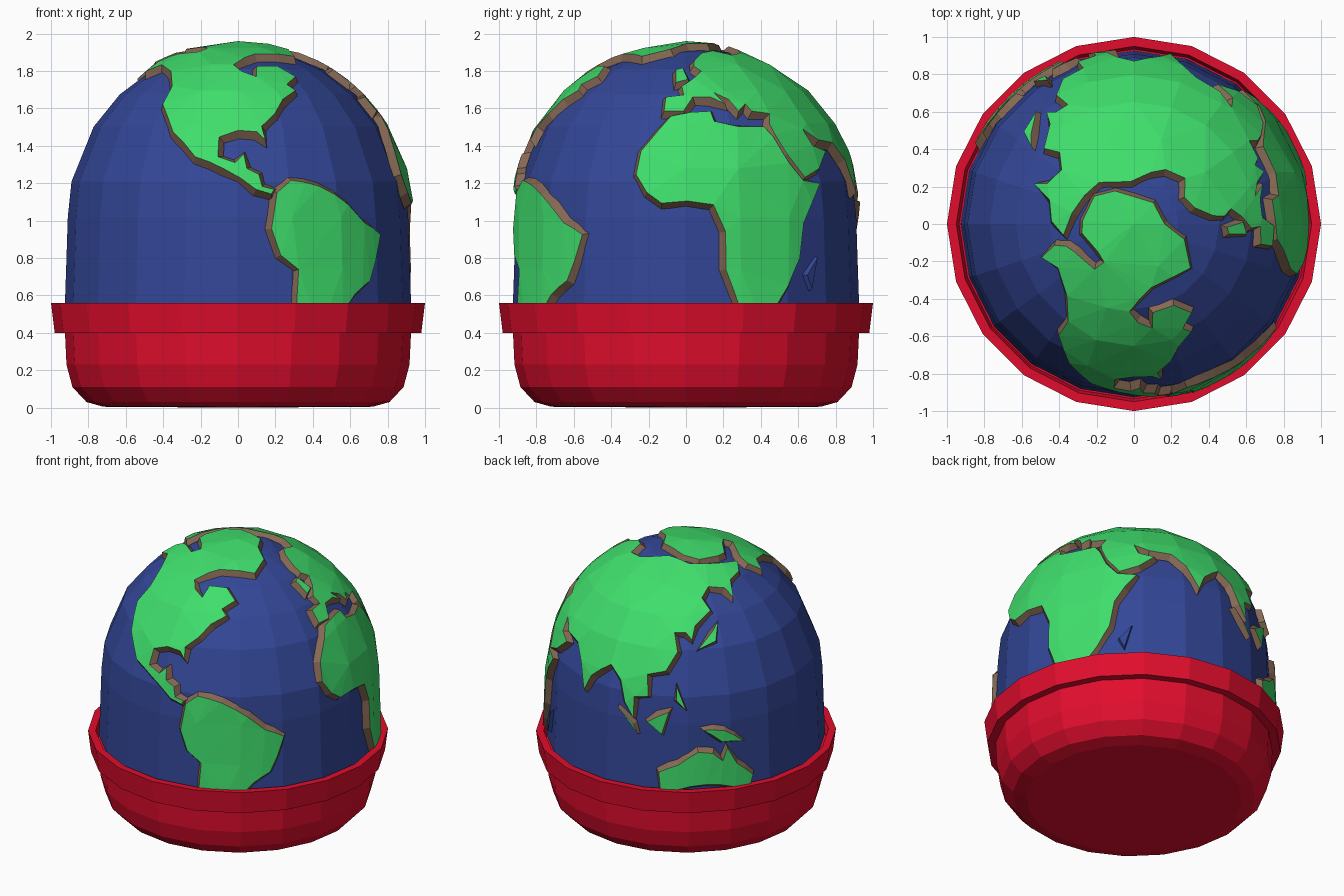
import bpy, bmesh, math
from mathutils import Vector
from mathutils.geometry import delaunay_2d_cdt

if "Cube" in bpy.data.objects:
    bpy.data.objects.remove(bpy.data.objects["Cube"])

SEG, R, CZ = 20, 0.91, 1.02


def material(name, rgb):
    m = bpy.data.materials.new(name)
    m.diffuse_color = (*rgb, 1)
    m.use_nodes = True
    m.node_tree.nodes["Principled BSDF"].inputs["Base Color"].default_value = m.diffuse_color
    return m


RED = material("red", (0.75, 0.004, 0.026))
BLUE = material("blue", (0.033, 0.062, 0.31))
GREEN = material("green", (0.05, 0.73, 0.15))
BROWN = material("brown", (0.24, 0.14, 0.09))


def finish(name, bm, *mats):
    me = bpy.data.meshes.new(name)
    bm.to_mesh(me)
    bm.free()
    for m in mats:
        me.materials.append(m)
    ob = bpy.data.objects.new(name, me)
    bpy.context.collection.objects.link(ob)
    return ob


def lathe(name, profile, mat):
    """Turn (radius, z) points, listed bottom to top on the outside, into 20 sides."""
    bm = bmesh.new()
    rings = []
    for r, z in profile:
        n = SEG if r > 0.001 else 1
        rings.append([bm.verts.new((r * math.cos(math.tau * i / SEG),
                                    r * math.sin(math.tau * i / SEG), z)) for i in range(n)])
    for a, b in zip(rings, rings[1:]):
        for i in range(SEG):
            j = (i + 1) % SEG
            quad = [a[i % len(a)], a[j % len(a)], b[j % len(b)], b[i % len(b)]]
            bm.faces.new(list(dict.fromkeys(quad)))
    return finish(name, bm, mat)


def dome_ring(lat):
    """Radius and height of the dome: a ball on top, nearly straight walls below."""
    a = math.radians(lat)
    r = R * math.cos(a) if lat > 0 else R - 0.015 * lat / 30
    return r, CZ + R * math.sin(a)


def chart(lon, lat):
    return Vector(((90 - lat) * math.cos(math.radians(lon)),
                   (90 - lat) * math.sin(math.radians(lon))))


def on_dome(p, lift):
    r, z = dome_ring(90 - p.length)
    d = p.normalized() if p.length > 1e-6 else Vector((0, 0))
    pos = Vector((d.x * r, d.y * r, z))
    return pos + Vector((pos.x, pos.y, max(0, z - CZ))).normalized() * lift


def land(name, outline, lift=0.03, slope=0.03, top=GREEN, side=BROWN):
    """Raised plate on the dome with a sloping shore all round."""
    pts = list(zip(outline[::2], outline[1::2]))
    corners = [chart(*p) for p in pts]
    loop = []
    for a, b in zip(corners, corners[1:] + corners[:1]):
        n = max(1, math.ceil((b - a).length / 13))
        loop += [a.lerp(b, i / n) for i in range(n)]
    # facet points inside the plate
    inner = [chart(0, 90)]
    for lat, step in ((74, 60), (60, 36), (46, 18), (32, 18), (16, 18), (0, 18), (-18, 18)):
        inner += [chart(lon, lat) for lon in range(0, 360, step)]
    inner = [p for p in inner if min((p - q).length for q in loop) > 4]
    cdt = delaunay_2d_cdt(loop + inner, [], [list(range(len(loop)))], 1, 1e-4)
    bm = bmesh.new()
    verts = [bm.verts.new(on_dome(p, lift)) for p in cdt[0]]
    for f in cdt[2]:
        bm.faces.new([verts[i] for i in f])
    bmesh.ops.delete(bm, geom=[v for v in bm.verts if not v.link_faces], context='VERTS')
    bm.normal_update()
    # shore: extrude the border outwards and down to the sea
    border = [e for e in bm.edges if e.is_boundary]
    push = {}
    for e in border:
        l = e.link_loops[0]
        d = l.link_loop_next.vert.co - l.vert.co
        out = d.cross(l.face.normal).normalized()
        for v in e.verts:
            push[v.co.to_tuple(5)] = push.get(v.co.to_tuple(5), Vector()) + out
    ext = bmesh.ops.extrude_edge_only(bm, edges=border)["geom"]
    for v in [g for g in ext if isinstance(g, bmesh.types.BMVert)]:
        out = push[v.co.to_tuple(5)]
        up = Vector((v.co.x, v.co.y, max(0, v.co.z - CZ))).normalized()
        v.co += out.normalized() * slope - up * (lift + 0.015)
    for f in [g for g in ext if isinstance(g, bmesh.types.BMFace)]:
        f.material_index = 1
    return finish(name, bm, top, side)


# Pot with a stepped rim
lathe("pot", [(0, 0), (0.72, 0.005), (0.81, 0.03), (0.885, 0.11), (0.917, 0.23), (0.925, 0.40),
              (0.98, 0.40), (1.0, 0.56), (0.95, 0.56), (0.935, 0.50), (0, 0.50)], RED)

# Sea dome
lathe("sea_dome", [dome_ring(a) for a in (-33, -16, 0, 12, 32, 46, 60, 75, 90)], BLUE)

# Land, as longitude, latitude pairs
north_america = [-79, 7.5, -84, 9, -95, 16, -105, 20, -115, 29, -124, 40, -124, 48, -133, 56,
                 -150, 60, -160, 56, -165, 62, -162, 66, -155, 68, -131, 70, -128, 74, -143, 75,
                 -170, 72.5, 176, 73, 145, 74, 120, 77.5, 48, 80.6, 0, 80, -17, 72.6, -38, 66,
                 -53, 68, -75, 68, -85, 65, -93, 60, -88, 56, -80, 53, -78, 59, -64, 59,
                 -57, 53, -65, 49, -62, 46, -70, 42, -75, 36, -81, 31, -80, 26, -83, 29,
                 -90, 29.5, -97, 27, -97, 20, -91, 18, -88, 21, -87, 16, -83, 14, -82, 10, -78, 9]
land("north_land", north_america)

south_america = [-77, 8, -72, 12, -62, 10, -51, 4, -44, -2, -36, -6, -39, -15, -42, -22,
                 -49, -27, -54, -34, -71, -34, -70, -18, -76, -13, -79, -4]
land("south_land", south_america)

africa = [-6, 35, 10, 37, 11, 33, 20, 31, 31, 31, 34, 27, 38, 18, 43, 12, 51, 11, 42, -2,
          40, -14, 35, -24, 29, -34, 18, -34, 13, -18, 13, -5, 9, 4, -8, 4.5, -13, 8,
          -17, 14, -16, 22, -10, 30]
land("hot_land", africa)

eurasia = [-9, 37, -9, 43, -1, 44, -2, 48, 4, 52, 9, 56, 5, 59, 6, 63, 15, 69, 28, 71, 42, 67,
           60, 69, 72, 72, 95, 76, 112, 75, 130, 72, 150, 71, 170, 69, 189, 66, 178, 62,
           164, 60, 158, 52, 155, 57, 143, 59, 136, 54, 140, 48, 130, 42, 128, 36, 125, 39,
           119, 39, 121, 31, 116, 23, 108, 21, 109, 12, 103, 11, 103, 2, 99, 8, 96, 17, 90, 22,
           81, 15, 78, 8, 73, 19, 67, 25, 57, 26, 50, 30, 52, 24, 59, 22, 52, 16, 44, 13,
           38, 21, 35, 28, 34, 32, 36, 36, 28, 37, 26, 40, 22, 37, 19, 42, 13, 45, 17, 40,
           11, 43, 3, 43, -1, 37]
land("east_land", eurasia)

australia = [114, -22, 122, -18, 130, -12, 136, -13, 140, -17, 142, -11, 146, -19, 153, -26,
             151, -34, 115, -34]
land("far_land", australia)

# Small islands
land("island_northwest", [-5, 50, 1, 51.5, -2, 58, -6, 57])
land("island_east", [131, 32, 140, 35, 143, 43, 139, 39], slope=0.02)
land("island_long", [96, 5, 105, -5, 103, -1], slope=0.02)
land("island_middle", [109, 1, 115, -4, 118, 6], slope=0.03)
land("island_small", [121, 17, 125, 7, 121, 11], slope=0.02)
land("island_south", [132, -2, 141, -3, 149, -9, 140, -8], slope=0.025)
land("sunken_island", [44, -20, 49, -14, 46, -25], 0.015, 0.015, BLUE, BLUE)
